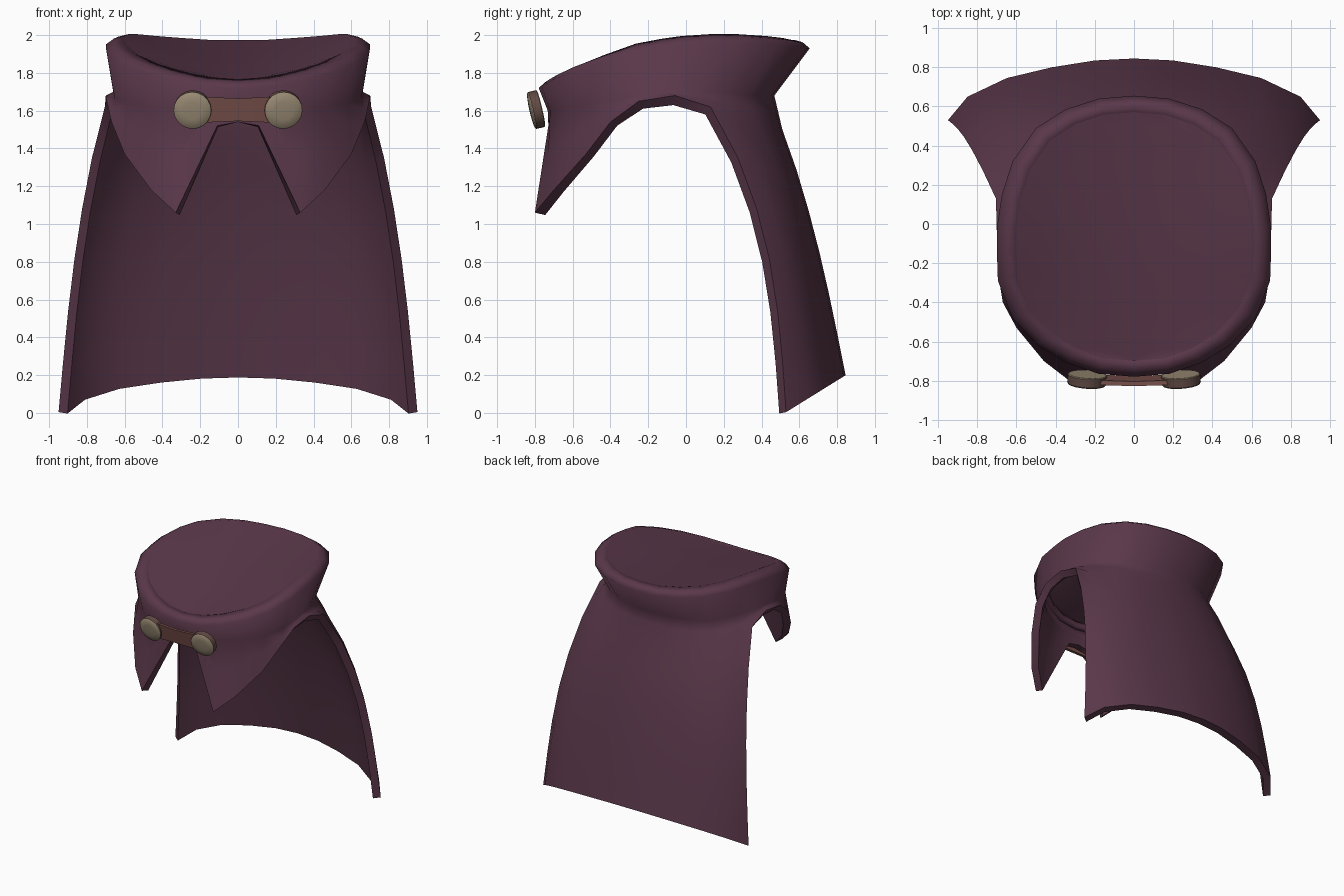
import bpy, bmesh, math
from mathutils import Vector, Matrix

if "Cube" in bpy.data.objects:
    bpy.data.objects.remove(bpy.data.objects["Cube"])


def material(name, color):
    m = bpy.data.materials.new(name)
    m.diffuse_color = (*color, 1)
    m.use_nodes = True
    m.node_tree.nodes["Principled BSDF"].inputs["Base Color"].default_value = m.diffuse_color
    return m


PLUM = material("plum cloth", (0.102, 0.039, 0.068))
BRASS = material("dull brass", (0.33, 0.265, 0.18))
LEATHER = material("brown leather", (0.19, 0.08, 0.07))
BRONZE = material("dark bronze", (0.12, 0.068, 0.058))


def make_object(name, bm, mats, angle):
    me = bpy.data.meshes.new(name)
    bm.to_mesh(me)
    bm.free()
    for mat in mats:
        me.materials.append(mat)
    ob = bpy.data.objects.new(name, me)
    bpy.context.collection.objects.link(ob)
    bpy.ops.object.select_all(action='DESELECT')
    ob.select_set(True)
    bpy.context.view_layer.objects.active = ob
    bpy.ops.object.shade_smooth_by_angle(angle=math.radians(angle))
    return ob


def mirrored(ob, thickness=0):
    mirror = ob.modifiers.new("mirror", 'MIRROR')
    mirror.use_clip = True
    bpy.ops.object.modifier_apply(modifier="mirror")
    if thickness:
        solid = ob.modifiers.new("thickness", 'SOLIDIFY')
        solid.thickness = thickness
        solid.offset = -1
        bpy.ops.object.modifier_apply(modifier="thickness")
    bpy.ops.object.shade_smooth_by_angle(angle=math.radians(60))


# --- half outline columns, from front centre round to back centre ---
RIM = [(0, -.78, 1.72), (.18, -.765, 1.73), (.34, -.71, 1.76), (.49, -.62, 1.80),
       (.62, -.48, 1.85), (.695, -.29, 1.91), (.70, -.14, 1.935), (.70, -.02, 1.95),
       (.675, .15, 1.96), (.62, .32, 1.96), (.50, .49, 1.95), (.35, .585, 1.94),
       (.18, .64, 1.93), (0, .655, 1.93)]
# lower edge of the front flaps and shoulder arch, then upper back
EDGE = [(0, -.73, 1.54), (.11, -.725, 1.52), (.33, -.80, 1.06), (.46, -.70, 1.18),
        (.60, -.53, 1.37), (.67, -.40, 1.54), (.695, -.25, 1.65), (.70, -.06, 1.68),
        (.705, .13, 1.62), (.66, .25, 1.55), (.53, .39, 1.52), (.36, .465, 1.5),
        (.18, .50, 1.5), (0, .51, 1.5)]
# hem from the side corner to the back centre
HEM = [(.95, .53), (.85, .65), (.65, .745), (.42, .80), (.2, .835), (0, .845)]
BULGE = [.115, .08, .05, .035, .03, .03]
FIRST = len(RIM) - len(HEM)
STEPS = 6

bm = bmesh.new()
columns, caps = [], []
for i, (r, e) in enumerate(zip(RIM, EDGE)):
    rim, edge = Vector(r), Vector(e)
    cap = Vector((rim.x * .86, -.07 + (rim.y + .07) * .885, rim.z + .045))
    caps.append(cap)
    ny = rim.y * .836 - .08
    neck = Vector((rim.x * .94, ny, 1.70 - .10 * max(0, min(1, (-.1 - ny) / .62))))
    if ny > .2:
        neck.z = 1.68
    lip = rim.lerp(cap, .45) + Vector((0, 0, .012))
    pts = [cap, lip, rim, neck, neck.lerp(edge, .45), edge]
    if i >= FIRST:
        k = i - FIRST
        hx, hy = HEM[k]
        hem = Vector((hx, hy, .004 + (hy - .53) * .62))
        for s in range(1, STEPS + 1):
            t = s / STEPS
            p = edge.lerp(hem, t)
            b = math.sin(math.pi * t ** .8)
            p.y += BULGE[k] * b
            p.x += .042 * b * hx
            pts.append(p)
    columns.append([bm.verts.new(p) for p in pts])

for a, b in zip(columns, columns[1:]):
    for j in range(min(len(a), len(b)) - 1):
        bm.faces.new((a[j], b[j], b[j + 1], a[j + 1]))
bm.normal_update()
# make the cloth face outward, judged on the back centre of the hem
if columns[-1][-1].link_faces[0].normal.y < 0:
    bmesh.ops.reverse_faces(bm, faces=bm.faces)
cape = make_object("cape", bm, [PLUM], 60)
mirrored(cape, .06)
# the collar is one soft roll that flows into the back
for edge in cape.data.edges:
    a, b = (cape.data.vertices[v].co for v in edge.vertices)
    if min(a.z, b.z) > 1.685 or (min(a.y, b.y) > 0 and min(a.z, b.z) > 1.64):
        edge.use_edge_sharp = False

# --- collar top: shallow dish hung between the collar's inner edges ---
bm = bmesh.new()
front, back = caps[0], caps[-1]
rows = []
for i, c in enumerate(caps):
    t = (c.y - front.y) / (back.y - front.y)
    low = front.z + (back.z - front.z) * t
    if i in (0, len(caps) - 1):
        rows.append([bm.verts.new(c)])
    else:
        rows.append([bm.verts.new((c.x * u, c.y, low + (c.z - low) * u ** 2))
                     for u in (0, .5, .8, 1)])
for a, b in zip(rows, rows[1:]):
    for j in range(3):
        q = [a[min(j, len(a) - 1)], a[min(j + 1, len(a) - 1)],
             b[min(j + 1, len(b) - 1)], b[min(j, len(b) - 1)]]
        bm.faces.new(list(dict.fromkeys(q)))
bm.normal_update()
if sum(f.normal.z for f in bm.faces) < 0:
    bmesh.ops.reverse_faces(bm, faces=bm.faces)
mirrored(make_object("collar_top", bm, [PLUM], 60))

# --- clasp buttons: shallow domed discs, tipped forward at the top ---
PROFILE = [(0, -.03), (.096, -.03), (.1, -.026), (.1, .018), (.094, .024), (.05, .029), (0, .031)]
SIDES = 20
for side, label in ((-1, "left"), (1, "right")):
    bm = bmesh.new()
    rings = []
    for r, h in PROFILE:
        n = SIDES if r else 1
        rings.append([bm.verts.new((r * math.cos(2 * math.pi * k / n),
                                    r * math.sin(2 * math.pi * k / n), h)) for k in range(n)])
    for level, (lo, hi) in enumerate(zip(rings, rings[1:])):
        for k in range(SIDES):
            q = [lo[k % len(lo)], lo[(k + 1) % len(lo)], hi[(k + 1) % len(hi)], hi[k % len(hi)]]
            f = bm.faces.new(list(dict.fromkeys(q)))
            f.material_index = 1 if level == 2 else 0   # darker side band
    bmesh.ops.recalc_face_normals(bm, faces=bm.faces)
    bm.transform(Matrix.Translation((side * .24, -.797, 1.605))
                 @ Matrix.Rotation(side * math.radians(4), 4, 'Z')
                 @ Matrix.Rotation(math.radians(90 + 13), 4, 'X'))
    make_object(label + "_button", bm, [BRASS, BRONZE], 40)

# --- clasp strap: thin band pinched in the middle ---
bm = bmesh.new()
sections = []
for x, half, y in ((-.21, .07, -.795), (-.13, .066, -.797), (0, .06, -.803),
                   (.13, .066, -.797), (.21, .07, -.795)):
    sections.append([bm.verts.new((x, y + d - .22 * h, 1.605 + h))
                     for d, h in ((-.012, -half), (-.012, half), (.012, half), (.012, -half))])
for a, b in zip(sections, sections[1:]):
    for k in range(4):
        bm.faces.new((a[k], a[(k + 1) % 4], b[(k + 1) % 4], b[k]))
bm.faces.new(sections[0])
bm.faces.new(sections[-1])
bmesh.ops.recalc_face_normals(bm, faces=bm.faces)
make_object("clasp_strap", bm, [LEATHER], 40)
